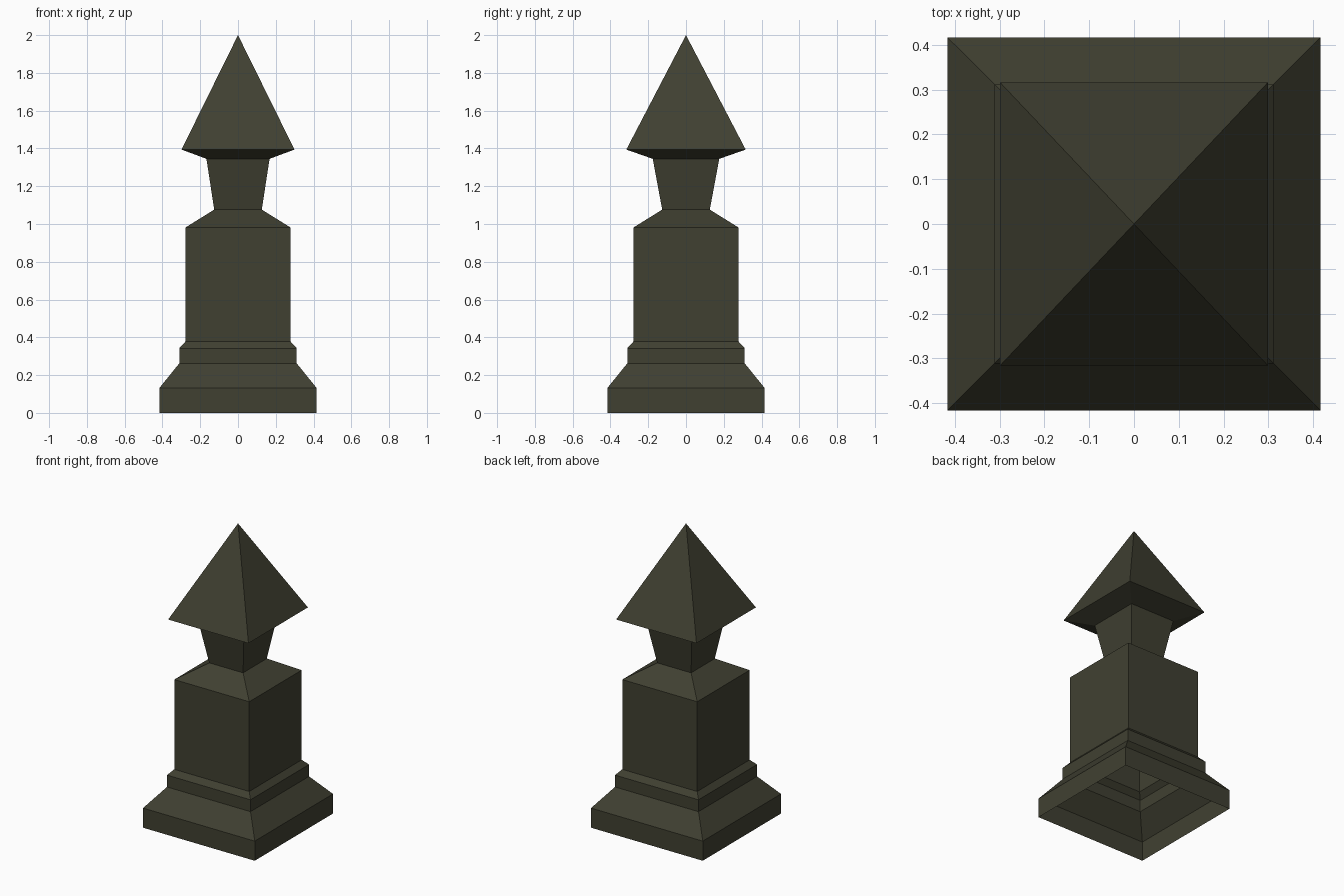
import bpy, bmesh

if "Cube" in bpy.data.objects:
    bpy.data.objects.remove(bpy.data.objects["Cube"])

stone = bpy.data.materials.new("dark olive stone")
stone.diffuse_color = (0.051, 0.051, 0.031, 1)
stone.use_nodes = True
stone.node_tree.nodes["Principled BSDF"].inputs["Base Color"].default_value = stone.diffuse_color


def square_loft(name, rings, apex=None):
    """Open four-sided shell through rings of (half x, half y, z), with optional tip."""
    bm = bmesh.new()
    loops = [[bm.verts.new((sx * hx, sy * hy, z))
              for sx, sy in ((-1, -1), (1, -1), (1, 1), (-1, 1))]
             for hx, hy, z in rings]
    for low, high in zip(loops, loops[1:]):
        for i in range(4):
            j = (i + 1) % 4
            bm.faces.new((low[i], low[j], high[j], high[i]))
    if apex is not None:
        tip = bm.verts.new((0, 0, apex))
        for i in range(4):
            bm.faces.new((loops[-1][i], loops[-1][(i + 1) % 4], tip))
    mesh = bpy.data.meshes.new(name)
    bm.to_mesh(mesh)
    bm.free()
    mesh.materials.append(stone)
    obj = bpy.data.objects.new(name, mesh)
    bpy.context.collection.objects.link(obj)
    return obj


# Stepped plinth, hollow and open underneath
square_loft("plinth", [(.416, .416, 0), (.416, .416, .132), (.311, .311, .262),
                       (.311, .311, .342), (.279, .279, .377)])
# Square shaft with sloping shoulder
square_loft("shaft", [(.279, .279, .377), (.279, .279, .981), (.126, .126, 1.076)])
# Neck flaring upwards
square_loft("neck", [(.126, .126, 1.076), (.167, .176, 1.345)])
# Pyramid cap with sloped underside
square_loft("cap", [(.167, .176, 1.345), (.299, .316, 1.394)], apex=2.0)
